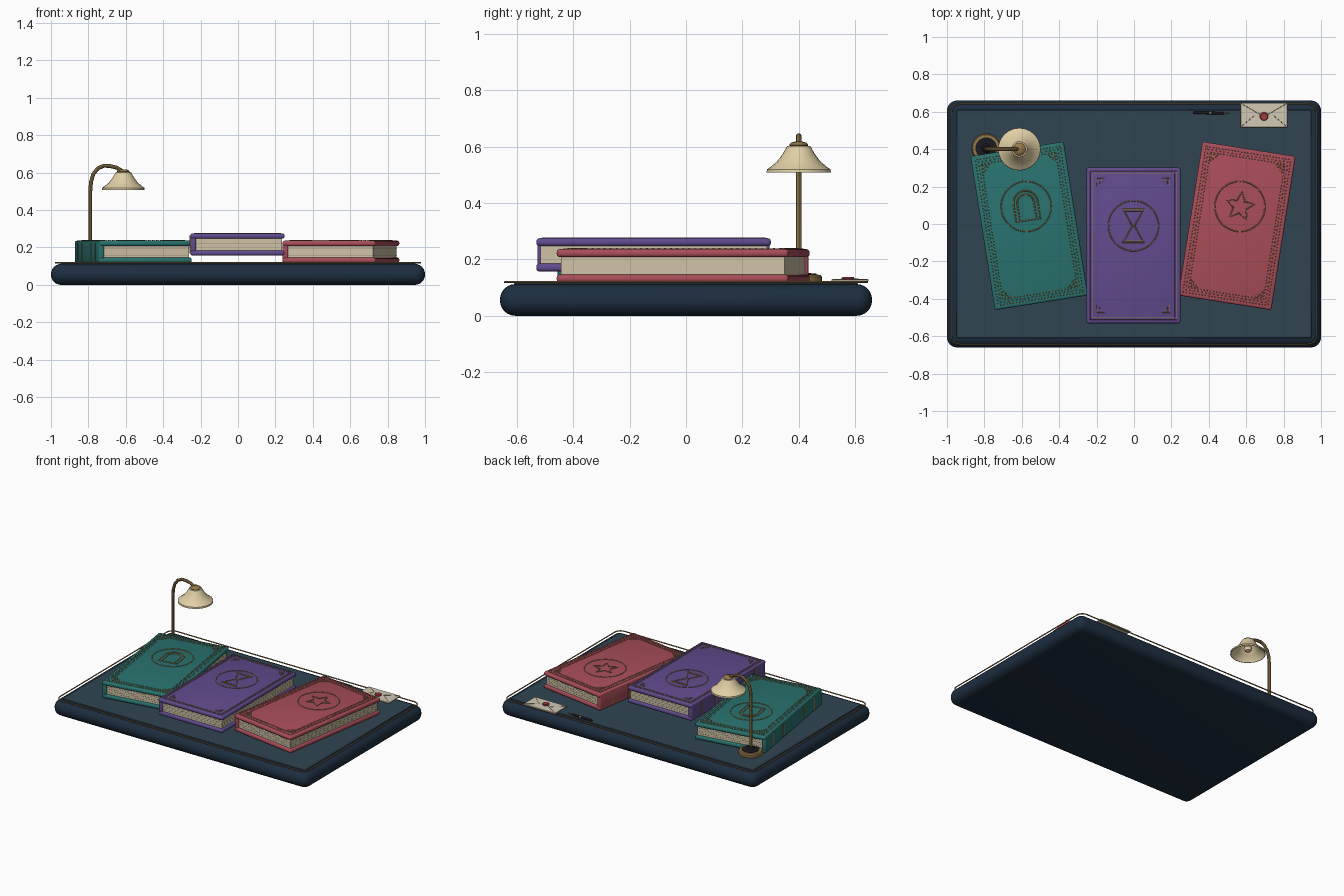
import bpy, bmesh
from math import pi, sin, cos, radians
from mathutils import Matrix, Vector

if "Cube" in bpy.data.objects:
    bpy.data.objects.remove(bpy.data.objects["Cube"])

mats = {}
def mat(name, rgb):
    m = bpy.data.materials.new(name)
    m.diffuse_color = (*rgb, 1)
    m.use_nodes = True
    m.node_tree.nodes["Principled BSDF"].inputs["Base Color"].default_value = m.diffuse_color
    mats[name] = m

for n, c in dict(navy=(.012, .027, .05), inlay=(.03, .06, .085), gold=(.30, .19, .07),
                 cream=(.75, .63, .38), paper=(.62, .54, .38), page_line=(.34, .28, .18),
                 teal=(.022, .17, .16), purple=(.12, .07, .27), red=(.40, .075, .10),
                 envelope=(.65, .59, .46), seal=(.35, .04, .05), black=(.01, .01, .015)).items():
    mat(n, c)

def finish(name, me, m, M=Matrix(), smooth=False):
    ob = bpy.data.objects.new(name, me)
    bpy.context.collection.objects.link(ob)
    ob.matrix_world = M
    me.materials.clear()
    me.materials.append(mats[m])
    if smooth:
        bpy.ops.object.select_all(action='DESELECT')
        ob.select_set(True)
        bpy.context.view_layer.objects.active = ob
        bpy.ops.object.shade_smooth_by_angle(angle=radians(40))
    return ob

def box(name, lo, hi, m, M=Matrix(), bevel=0, seg=3):
    bm = bmesh.new()
    lo, hi = Vector(lo), Vector(hi)
    bmesh.ops.create_cube(bm, size=1, matrix=Matrix.Translation((lo + hi) / 2) @ Matrix.Diagonal((*(hi - lo), 1)))
    if bevel:
        bmesh.ops.bevel(bm, geom=bm.edges[:], offset=bevel, segments=seg, profile=.5, affect='EDGES')
    me = bpy.data.meshes.new(name)
    bm.to_mesh(me)
    bm.free()
    return finish(name, me, m, M, bool(bevel))

def wire(name, paths, r, m, M=Matrix(), closed=True, res=1):
    """Tubes along point lists, turned into one mesh."""
    cu = bpy.data.curves.new(name, 'CURVE')
    cu.dimensions = '3D'
    cu.bevel_depth, cu.bevel_resolution, cu.use_fill_caps = r, res, True
    for pts in paths:
        sp = cu.splines.new('POLY')
        sp.points.add(len(pts) - 1)
        for p, co in zip(sp.points, pts):
            p.co = (*co, 1)
        sp.use_cyclic_u = closed
    tmp = bpy.data.objects.new(name + "_path", cu)
    bpy.context.collection.objects.link(tmp)
    bpy.context.view_layer.update()
    me = bpy.data.meshes.new_from_object(tmp.evaluated_get(bpy.context.evaluated_depsgraph_get()))
    bpy.data.objects.remove(tmp)
    return finish(name, me, m, M, True)

def lathe(name, prof, m, M=Matrix(), n=24):
    bm = bmesh.new()
    rings = [[bm.verts.new((r * cos(2*pi*i/n), r * sin(2*pi*i/n), z)) for i in range(n)] for r, z in prof]
    for a, b in zip(rings, rings[1:]):
        for i in range(n):
            bm.faces.new((a[i], a[(i+1) % n], b[(i+1) % n], b[i]))
    bm.faces.new(rings[0][::-1])
    bm.faces.new(rings[-1])
    bmesh.ops.recalc_face_normals(bm, faces=bm.faces[:])
    me = bpy.data.meshes.new(name)
    bm.to_mesh(me)
    bm.free()
    return finish(name, me, m, M, True)

def circle(r, n, z, cx=0, cy=0):
    return [(cx + r*cos(2*pi*i/n), cy + r*sin(2*pi*i/n), z) for i in range(n)]

def rounded_rect(w, d, r, z, n=5):
    return [(sx*(w-r) + r*cos(a0 + pi/2*i/n), sy*(d-r) + r*sin(a0 + pi/2*i/n), z)
            for sx, sy, a0 in ((1, 1, 0), (-1, 1, pi/2), (-1, -1, pi), (1, -1, 1.5*pi)) for i in range(n+1)]

# desk slab, writing surface and gold trim
box("desk_slab", (-1, -.66, 0), (1, .66, .112), 'navy', bevel=.054, seg=6)
box("desk_inlay", (-.95, -.61, .10), (.95, .61, .117), 'inlay', bevel=.003, seg=1)
wire("desk_trim", [rounded_rect(.976, .642, .045, .119)], .004, 'gold')

W, D, H, T = .252, .416, .118, .028

def beads(name, M, inset, step):
    bm = bmesh.new()
    w, d = W - inset, D - inset
    nx, ny = round(2*w/step), round(2*d/step)
    pts = [(-w + 2*w*i/nx, s*d) for i in range(nx+1) for s in (-1, 1)]
    pts += [(s*w, -d + 2*d*i/ny) for i in range(1, ny) for s in (-1, 1)]
    for x, y in pts:
        bmesh.ops.create_icosphere(bm, subdivisions=1, radius=.0045, matrix=Matrix.Translation((x, y, H)))
    me = bpy.data.meshes.new(name)
    bm.to_mesh(me)
    bm.free()
    finish(name, me, 'gold', M)

def book(col, loc, rot, emblem, beaded):
    M = Matrix.Translation(loc) @ Matrix.Rotation(radians(rot), 4, 'Z')
    p = col + "_book_"
    for part, z in (("bottom_cover", 0), ("top_cover", H - T)):
        box(p + part, (-W, -D, z), (W, D, z + T), col, M, .011)
    box(p + "spine", (-W, -D + .004, .008), (-W + .03, D - .004, H - .008), col, M, .008)
    box(p + "pages", (-W + .02, -D + .014, T - .004), (W - .014, D - .014, H - T + .004), 'paper', M)
    # sheet lines on the three open page sides
    for i in range(4):
        z = T + .012 + i * .0125
        box(p + f"sheet_{i}", (-W + .03, -D + .0132, z), (W - .0132, D - .0132, z + .0012), 'page_line', M)
    # raised bands on the spine
    for i, y in enumerate((-.3, -.15, .15, .3)):
        box(p + f"band_{i}", (-W - .003, y - .006, .012), (-W + .01, y + .006, H - .012), 'gold', M)
    # cover frame, corner brackets and emblem
    frames = [[(sx*(W-k), sy*(D-k), H) for sx, sy in ((1, 1), (-1, 1), (-1, -1), (1, -1))]
              for k in ((.022, .05) if beaded else (.02, .032))]
    wire(p + "frame", frames, .002, 'gold', M)
    if beaded:
        beads(p + "beads", M, .036, .022)
    corners = []
    for sx in (-1, 1):
        for sy in (-1, 1):
            x, y = sx*(W - .058), sy*(D - .058)
            corners += [[(x - sx*.04, y, H), (x, y, H), (x, y - sy*.04, H)],
                        [(x - sx*.03, y - sy*.012, H), (x - sx*.012, y - sy*.012, H), (x - sx*.012, y - sy*.03, H)]]
    wire(p + "corner_brackets", corners, .0025, 'gold', M, closed=False)
    wire(p + "emblem_ring", [circle(.134, 48, H, 0, .105)], .003, 'gold', M)
    wire(p + "emblem", [[(x, y + .105, H) for x, y in e] for e in emblem], .004, 'gold', M)

def arch(w, bottom, top):
    return [(w, bottom)] + [(w*cos(pi*i/10), top - w + w*sin(pi*i/10)) for i in range(11)] + [(-w, bottom)]

star = [(r*sin(pi*i/5), r*cos(pi*i/5)) for i in range(10) for r in [.08 if i % 2 == 0 else .036]]
glass = [[(-.055, .08), (.055, .08), (-.05, -.08), (.05, -.08)],
         [(-.06, .088), (.06, .088)], [(-.06, -.088), (.06, -.088)]]
glass[0] = [(-.05, .08), (.05, .08), (.006, 0), (.05, -.08), (-.05, -.08), (-.006, 0)]
book('teal', (-.56, -.01, .118), 9, [arch(.065, -.075, .085), arch(.045, -.075, .065)], True)
book('purple', (-.003, -.115, .157), 0, glass, False)
book('red', (.55, -.01, .118), -9, [star], True)

# desk lamp: base, bent stem, open shade, bulb
L = Matrix.Translation((-.79, .405, 0))
lathe("lamp_base", [(.076, .115), (.078, .12), (.078, .138), (.072, .145), (.058, .146)], 'gold', L)
lathe("lamp_base_top", [(.058, .14), (.058, .149), (.025, .152), (.014, .165)], 'black', L)
stem = [(0, 0, .12), (0, 0, .50), (.004, 0, .55), (.016, 0, .592), (.04, 0, .622), (.072, 0, .637),
        (.105, 0, .636), (.14, 0, .627), (.166, 0, .612), (.175, 0, .592)]
wire("lamp_stem", [stem], .0105, 'gold', Matrix.Translation((-.79, .40, 0)), closed=False, res=2)
S = Matrix.Translation((-.613, .40, 0))
lathe("lamp_shade", [(.02, .594), (.034, .592), (.052, .57), (.073, .542), (.107, .518), (.110, .508), (.114, .508),
                     (.113, .519), (.10, .528), (.078, .546), (.057, .574), (.041, .602), (.02, .603)], 'cream', S)
lathe("lamp_collar", [(.03, .60), (.034, .606), (.028, .614), (.012, .618)], 'gold', S)
lathe("lamp_bulb", [(.012, .6), (.02, .57), (.028, .55), (.02, .53), (.006, .524)], 'cream', S, 12)

# envelope with flap folds and wax seal
box("envelope", (.57, .516, .122), (.82, .648, .129), 'envelope', bevel=.002, seg=1)
wire("envelope_flap_fold", [[(.572, .645, .129), (.68, .582, .131), (.71, .582, .131), (.818, .645, .129)],
                            [(.572, .519, .129), (.65, .585, .129)], [(.818, .519, .129), (.74, .585, .129)]],
     .0014, 'page_line', closed=False)
lathe("wax_seal", [(.022, .128), (.023, .133), (.019, .138), (.012, .136)], 'seal',
      Matrix.Translation((.695, .575, 0)), 16)

# pen lying along the back edge
P = Matrix.Translation((.315, .596, .125)) @ Matrix.Rotation(radians(-1.5), 4, 'Z') @ Matrix.Rotation(pi/2, 4, 'Y')
lathe("pen_barrel", [(.003, 0), (.007, .006), (.0075, .09), (.007, .15), (.005, .165)], 'black', P, 12)
lathe("pen_band", [(.0078, .088), (.0085, .09), (.0085, .096), (.0078, .098)], 'gold', P, 12)
lathe("pen_nib", [(.005, .163), (.005, .17), (.001, .197)], 'gold', P, 8)
